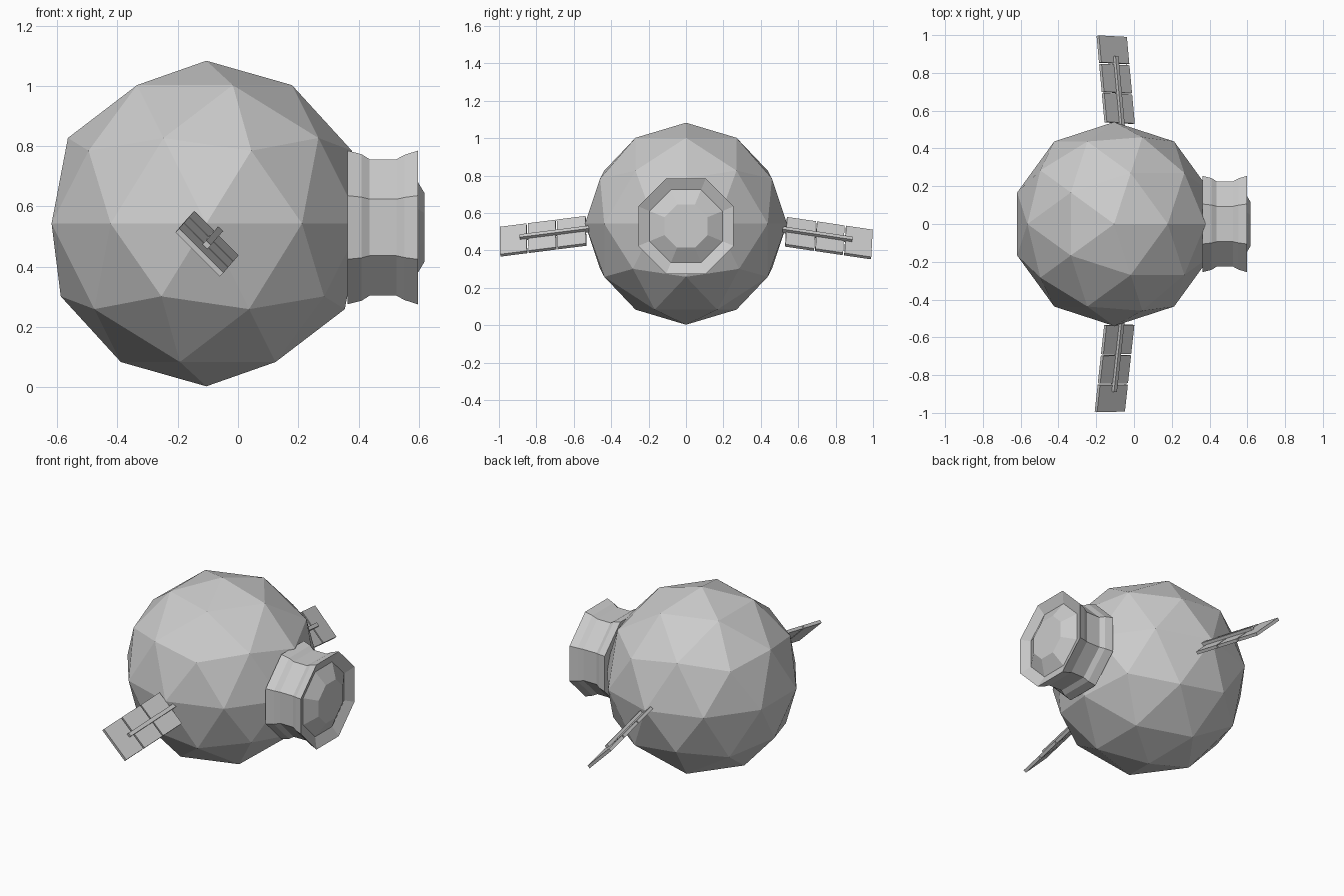
import bpy, bmesh, math
from mathutils import Vector, Matrix

if "Cube" in bpy.data.objects:
    bpy.data.objects.remove(bpy.data.objects["Cube"])


def finish(name, bm):
    bmesh.ops.recalc_face_normals(bm, faces=bm.faces)
    mesh = bpy.data.meshes.new(name)
    bm.to_mesh(mesh)
    bm.free()
    obj = bpy.data.objects.new(name, mesh)
    bpy.context.collection.objects.link(obj)
    return obj


def octagon_lathe(name, profile, z):
    """Octagonal loops along x; profile holds (x, half width across flats)."""
    bm = bmesh.new()
    rings = []
    for x, r in profile:
        c = r / math.cos(math.pi / 8)
        angles = [math.pi / 8 + i * math.pi / 4 for i in range(8)]
        rings.append([bm.verts.new((x, c * math.cos(a), z + c * math.sin(a))) for a in angles])
    for a, b in zip(rings, rings[1:]):
        for i in range(8):
            j = (i + 1) % 8
            bm.faces.new((a[i], a[j], b[j], b[i]))
    bm.faces.new(rings[0])
    bm.faces.new(rings[-1])
    return finish(name, bm)


def add_box(bm, frame, lo, hi):
    """Box between two corners, given in a local frame."""
    lo, hi = Vector(lo), Vector(hi)
    size = Matrix.Diagonal((*(hi - lo), 1))
    bmesh.ops.create_cube(bm, size=1, matrix=frame @ Matrix.Translation((lo + hi) / 2) @ size)


# Faceted round body
bm = bmesh.new()
bmesh.ops.create_icosphere(bm, subdivisions=2, radius=0.54,
                           matrix=Matrix.Translation((-0.105, 0, 0.543)))
finish("body", bm)

# Octagonal collar with a funnel mouth, and the bevelled window inside it
octagon_lathe("nozzle_collar", [
    (0.363, 0.255), (0.41, 0.243), (0.437, 0.226), (0.525, 0.226),
    (0.553, 0.241), (0.597, 0.255), (0.57, 0.195), (0.618, 0.115)], 0.53)

# Solar wings: three tiles on a thin spar, tilted outward and down
wings = {
    "front": ((-0.078, -0.535, 0.505), (-0.128, -0.993, 0.447)),
    "back": ((-0.076, 0.535, 0.50), (-0.118, 0.993, 0.432)),
}
HALF_W, HALF_T = 0.104, 0.009
for side, (root, tip) in wings.items():
    root, tip = Vector(root), Vector(tip)
    length = (tip - root).length
    u = (tip - root).normalized()
    w = Vector((1, 0, -1))
    w = (w - u * w.dot(u)).normalized()
    n = u.cross(w)
    if n.z < 0:
        w, n = -w, -n
    frame = Matrix.Translation(root) @ Matrix((u, w, n)).transposed().to_4x4()
    bm = bmesh.new()
    for a, b in ((0, 0.335), (0.35, 0.672), (0.69, 1)):
        add_box(bm, frame, (a * length, -HALF_W, -HALF_T), (b * length, HALF_W, HALF_T))
    finish(side + "_solar_panel", bm)
    bm = bmesh.new()
    add_box(bm, frame, (-0.04, -0.011, -0.002), (0.765 * length, 0.011, 0.026))
    finish(side + "_panel_spar", bm)
